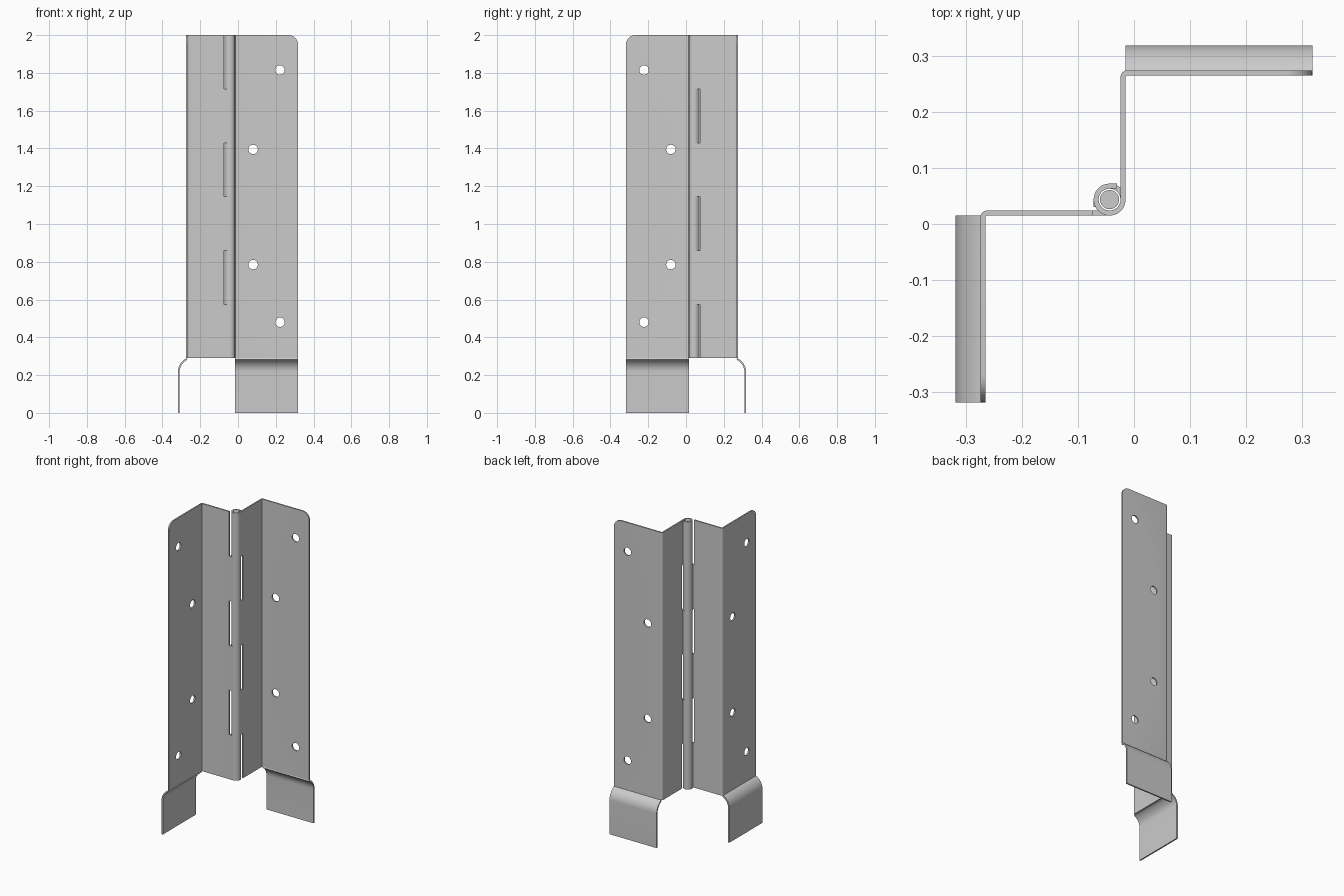
import bpy, bmesh
from math import sin, cos, radians
from mathutils import Vector

cube = bpy.data.objects.get("Cube")
if cube:
    bpy.data.objects.remove(cube)

T = 0.009                  # sheet thickness
BASE, TOP = 0.29, 2.0      # height range of the leaves
WEB, FLANGE = -0.0195, 0.2695   # sheet centrelines
PIN = -0.0435, 0.0435
SEG = (TOP - BASE) / 6

steel = bpy.data.materials.new("galvanised_steel")
steel.use_nodes = True
grey = (0.6, 0.6, 0.6, 1)
steel.diffuse_color = grey
steel.node_tree.nodes["Principled BSDF"].inputs["Base Color"].default_value = grey


def arc(centre, r, a0, a1, n):
    angles = [radians(a0 + (a1 - a0) * i / n) for i in range(n + 1)]
    return [(centre[0] + r * cos(a), centre[1] + r * sin(a)) for a in angles]


def finish(name, bm):
    bmesh.ops.recalc_face_normals(bm, faces=bm.faces)
    mesh = bpy.data.meshes.new(name)
    bm.to_mesh(mesh)
    bm.free()
    mesh.materials.append(steel)
    obj = bpy.data.objects.new(name, mesh)
    bpy.context.collection.objects.link(obj)
    return obj


def outline(path):
    """Thicken a centreline into a closed strip with mitred corners."""
    pts = [Vector(p) for p in path]
    dirs = [(b - a).normalized() for a, b in zip(pts, pts[1:])]
    sides = [[], []]
    for i, p in enumerate(pts):
        d0, d1 = dirs[max(i - 1, 0)], dirs[min(i, len(dirs) - 1)]
        d = (d0 + d1).normalized()
        off = Vector((-d.y, d.x)) * (T / 2 / d.dot(d0))
        sides[0].append(p + off)
        sides[1].append(p - off)
    return sides[0] + sides[1][::-1]


def strip(bm, path, lo, hi, place):
    """Extrude a bent sheet between lo and hi."""
    ring = outline(path)
    a = [bm.verts.new(place(p.x, p.y, lo)) for p in ring]
    b = [bm.verts.new(place(p.x, p.y, hi)) for p in ring]
    n, half = len(ring), len(path)
    for i in range(n):
        j = (i + 1) % n
        bm.faces.new((a[i], a[j], b[j], b[i]))
    for row in (a, b):
        for i in range(half - 1):
            bm.faces.new((row[i], row[i + 1], row[n - 2 - i], row[n - 1 - i]))


def upright(u, v, w):
    return (u, v, w)


def sideways(u, v, w):
    return (w, u, v)


def swap_leaf(bm):
    """Reflect across the diagonal plane through the pin."""
    for v in bm.verts:
        v.co.x, v.co.y = -v.co.y, -v.co.x


def build_leaf(side, mirrored):
    def done(name, bm):
        if mirrored:
            swap_leaf(bm)
        return finish(side + "_" + name, bm)

    # flange and web, with one rounded top corner
    bm = bmesh.new()
    bend = arc((WEB + 0.008, FLANGE - 0.008), 0.008, 90, 180, 6)
    strip(bm, [(0.318, FLANGE)] + bend + [(WEB, 0.073)], BASE, TOP, upright)
    corner = [e for e in bm.edges
              if all(v.co.x > 0.317 and v.co.z > TOP - 0.01 for v in e.verts)]
    bmesh.ops.bevel(bm, geom=corner, offset=0.05, segments=8,
                    profile=0.5, affect='EDGES')
    plate = done("leaf_plate", bm)

    # screw holes
    bm = bmesh.new()
    for x, z in ((0.222, 1.815), (0.08, 1.395), (0.08, 0.785), (0.222, 0.48)):
        rings = [[bm.verts.new((u, y, v)) for u, v in arc((x, z), 0.025, 0, 345, 23)]
                 for y in (FLANGE - 0.03, FLANGE + 0.03)]
        for i in range(24):
            j = (i + 1) % 24
            bm.faces.new((rings[0][i], rings[0][j], rings[1][j], rings[1][i]))
        for ring in rings:
            bm.faces.new(ring)
    cutter = done("hole_cutter", bm)
    cutter.hide_render = True
    mod = plate.modifiers.new("holes", 'BOOLEAN')
    mod.object, mod.operation, mod.solver = cutter, 'DIFFERENCE', 'EXACT'
    bpy.context.view_layer.update()
    cut = bpy.data.meshes.new_from_object(
        plate.evaluated_get(bpy.context.evaluated_depsgraph_get()))
    plate.modifiers.clear()
    plate.data = cut
    bpy.data.objects.remove(cutter)

    # rolled knuckles, alternating with the other leaf
    bm = bmesh.new()
    curl = [(WEB, 0.073)] + arc(PIN, 0.024, 0, -270, 27) + [(-0.03, PIN[1] + 0.024)]
    for i in range(0 if mirrored else 1, 6, 2):
        z = BASE + i * SEG
        strip(bm, curl, z, z + SEG, upright)
    done("leaf_knuckles", bm)

    # curved foot tab
    bm = bmesh.new()
    foot = arc((0.238, 0.217), 0.0755, 65, 0, 10) + [(0.3135, 0)]
    strip(bm, foot, -0.015, 0.318, sideways)
    done("foot_tab", bm)


build_leaf("left", False)
build_leaf("right", True)

# hinge pin
bm = bmesh.new()
bmesh.ops.create_cone(bm, cap_ends=True, segments=32, radius1=0.017,
                      radius2=0.017, depth=TOP - BASE)
bmesh.ops.translate(bm, verts=bm.verts, vec=(*PIN, (TOP + BASE) / 2))
finish("hinge_pin", bm)

# smooth bends, crisp sheet edges
bpy.ops.object.select_all(action='DESELECT')
for obj in bpy.context.collection.objects:
    if obj.type == 'MESH':
        obj.select_set(True)
        bpy.context.view_layer.objects.active = obj
bpy.ops.object.shade_smooth_by_angle(angle=radians(30))
